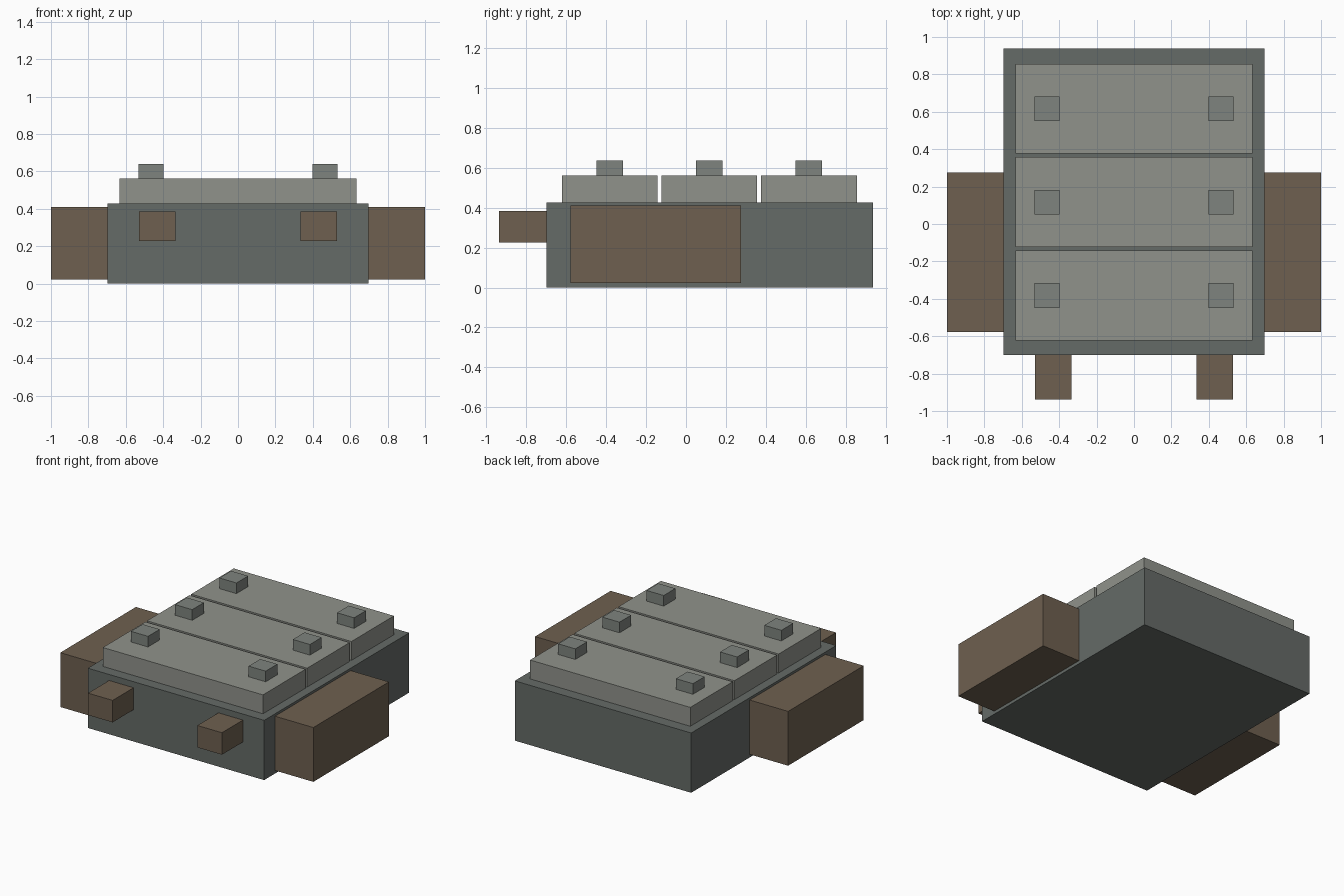
import bpy

if "Cube" in bpy.data.objects:
    bpy.data.objects.remove(bpy.data.objects["Cube"])


def material(name, color):
    mat = bpy.data.materials.new(name)
    mat.diffuse_color = (*color, 1)
    mat.use_nodes = True
    mat.node_tree.nodes["Principled BSDF"].inputs["Base Color"].default_value = mat.diffuse_color
    return mat


hull_grey = material("dark_grey", (0.13, 0.145, 0.135))
panel_grey = material("light_grey", (0.28, 0.29, 0.26))
stud_grey = material("mid_grey", (0.21, 0.23, 0.21))
brown = material("brown", (0.156, 0.117, 0.08))


def box(name, x, y, z, mat):
    """Box spanning the given (min, max) ranges."""
    spans = (x, y, z)
    bpy.ops.mesh.primitive_cube_add(size=1, location=[(a + b) / 2 for a, b in spans])
    ob = bpy.context.object
    ob.name = name
    ob.scale = [b - a for a, b in spans]
    bpy.ops.object.transform_apply(location=False, rotation=False, scale=True)
    ob.data.materials.append(mat)
    return ob


def around(centre, size):
    return (centre - size / 2, centre + size / 2)


BODY_X, BODY_FRONT, BODY_TOP = 0.697, -0.70, 0.427
PANEL_TOP, STUD_TOP = 0.562, 0.638

# Main body
box("body", (-BODY_X, BODY_X), (BODY_FRONT, 0.937), (0, BODY_TOP), hull_grey)

# Three top panels, each with a pair of studs
for i in range(3):
    y = -0.382 + 0.499 * i
    box(f"top_panel_{i + 1}", (-0.633, 0.633), around(y, 0.48),
        (BODY_TOP, PANEL_TOP), panel_grey)
    for label, side in (("left", -1), ("right", 1)):
        box(f"stud_{i + 1}_{label}", around(side * 0.465, 0.135), around(y, 0.132),
            (PANEL_TOP, STUD_TOP), stud_grey)

# Side boxes and front blocks, mirrored
for label, side in (("left", -1), ("right", 1)):
    box(f"side_box_{label}", around(side * (1 + BODY_X) / 2, 1 - BODY_X),
        (-0.578, 0.276), (0.022, 0.41), brown)
    box(f"front_block_{label}", around(side * 0.432, 0.194),
        (-0.937, BODY_FRONT), (0.227, 0.384), brown)
